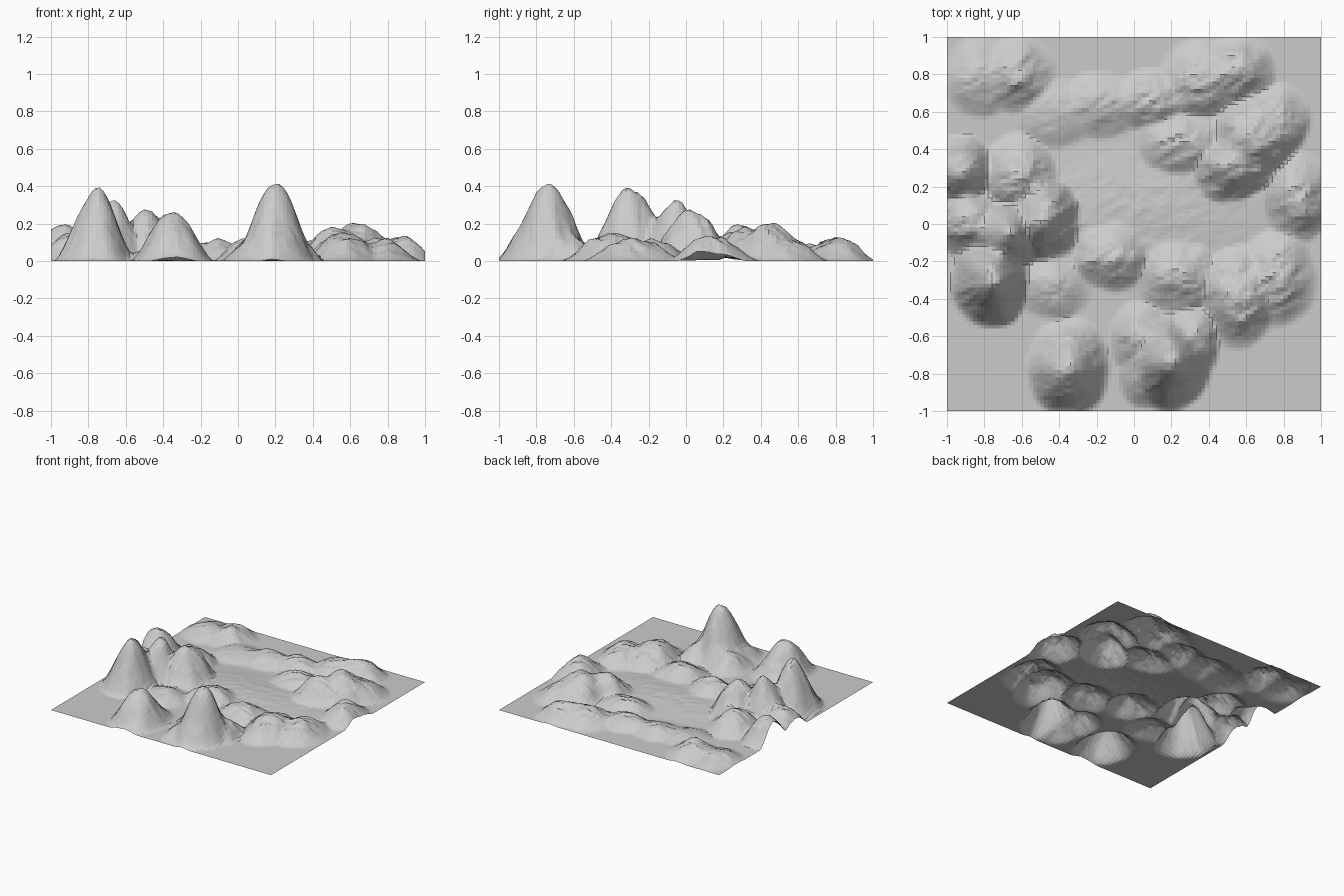
import bpy, bmesh
from mathutils import Vector, noise

# Hills: centre x, centre y, height, radius x, radius y
HILLS = [
    (0.20, -0.74, 0.41, 0.22, 0.27), (-0.76, -0.30, 0.39, 0.23, 0.26),
    (-0.35, -0.77, 0.26, 0.23, 0.28), (-0.68, -0.06, 0.32, 0.21, 0.22),
    (-0.48, 0.03, 0.27, 0.22, 0.25), (-0.94, 0.28, 0.20, 0.20, 0.20),
    (-0.62, 0.25, 0.15, 0.22, 0.24), (-0.88, 0.02, 0.15, 0.22, 0.22),
    (-0.12, -0.17, 0.11, 0.24, 0.21), (-0.44, -0.32, 0.07, 0.22, 0.20),
    (0.24, -0.27, 0.10, 0.26, 0.22), (0.04, -0.62, 0.12, 0.18, 0.22),
    (0.08, -0.80, 0.11, 0.18, 0.19), (0.32, -0.62, 0.13, 0.15, 0.20),
    (0.56, -0.38, 0.15, 0.22, 0.29), (0.77, -0.28, 0.12, 0.22, 0.28),
    (0.87, 0.14, 0.13, 0.20, 0.26), (0.63, 0.44, 0.20, 0.24, 0.28),
    (0.51, 0.30, 0.17, 0.21, 0.20), (0.76, 0.55, 0.11, 0.18, 0.22),
    (0.25, 0.43, 0.09, 0.27, 0.20), (0.38, 0.77, 0.11, 0.28, 0.22),
    (0.55, 0.83, 0.12, 0.22, 0.20), (0.08, 0.66, 0.09, 0.26, 0.18),
    (-0.18, 0.64, 0.07, 0.26, 0.18), (-0.43, 0.60, 0.05, 0.22, 0.20),
    (-0.63, 0.80, 0.11, 0.22, 0.22), (-0.84, 0.78, 0.07, 0.20, 0.22),
    # low raised valley floor
    (-0.05, 0.06, 0.03, 0.70, 0.40), (0.30, 0.10, 0.02, 0.50, 0.40),
]


def height(x, y):
    # Wander the sample point so the outlines are irregular
    n = noise.noise_vector(Vector((x * 6, y * 6, 1.3)))
    u, v = x + 0.025 * n.x, y + 0.025 * n.y
    total = 0.0
    for cx, cy, h, rx, ry in HILLS:
        d = ((u - cx) / rx) ** 2 + ((v - cy) / ry) ** 2
        if d < 1:
            total += (h * (1 - d) ** (2.0 if h > 0.22 else 1.7)) ** 3
    z = total ** (1 / 3)
    # Craggy streaks running diagonally, fading out on the plain
    along, across = x * 0.85 + y * 0.53, y * 0.85 - x * 0.53
    rough = noise.fractal(Vector((along * 8, across * 18, 4.0)), 0.8, 2.0, 3)
    return max(0.0, z + 0.016 * rough * min(1, z / 0.09))


# Terrain sheet
bm = bmesh.new()
bmesh.ops.create_grid(bm, x_segments=100, y_segments=100, size=1)
for vert in bm.verts:
    vert.co.z = height(vert.co.x, vert.co.y)
mesh = bpy.data.meshes.new("hilly_terrain")
bm.to_mesh(mesh)
bm.free()
terrain = bpy.data.objects.new("hilly_terrain", mesh)
bpy.context.collection.objects.link(terrain)
